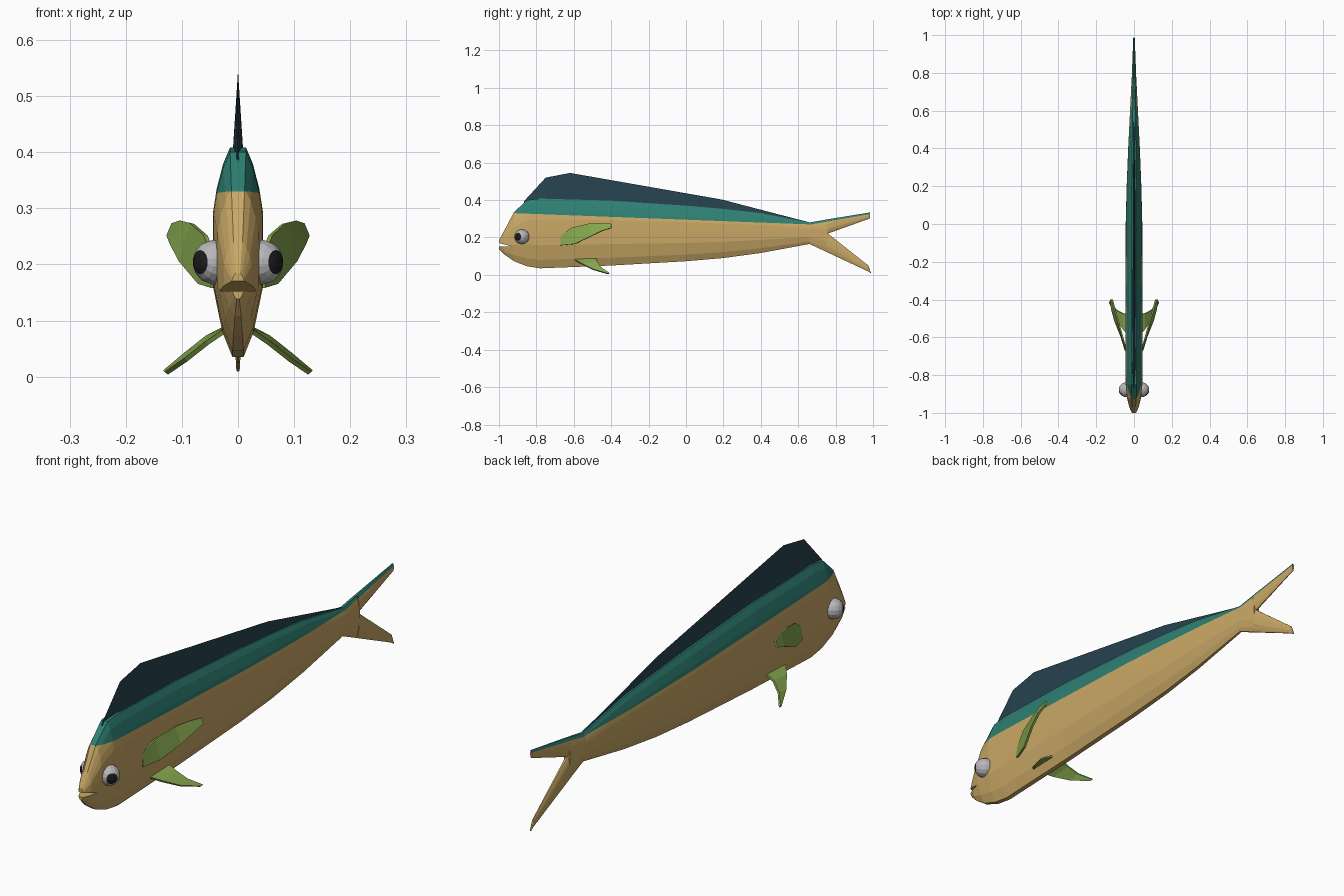
import bpy, bmesh, math
from mathutils import Vector

if "Cube" in bpy.data.objects:
    bpy.data.objects.remove(bpy.data.objects["Cube"])


def material(name, rgb):
    m = bpy.data.materials.new(name)
    lin = [c / 12.92 if c <= 0.04045 else ((c + 0.055) / 1.055) ** 2.4 for c in rgb]
    m.diffuse_color = (*lin, 1)
    m.use_nodes = True
    m.node_tree.nodes["Principled BSDF"].inputs["Base Color"].default_value = m.diffuse_color
    return m


GOLD = material("gold skin", (0.79, 0.66, 0.40))
TEAL = material("teal back", (0.18, 0.50, 0.45))
NAVY = material("navy fin", (0.15, 0.26, 0.31))
GREEN = material("green fin", (0.53, 0.66, 0.31))
GREY = material("eye grey", (0.72, 0.72, 0.73))
BLACK = material("pupil black", (0.11, 0.11, 0.12))


def finish(bm, name, *mats):
    bmesh.ops.recalc_face_normals(bm, faces=bm.faces)
    me = bpy.data.meshes.new(name)
    bm.to_mesh(me)
    bm.free()
    for m in mats:
        me.materials.append(m)
    ob = bpy.data.objects.new(name, me)
    bpy.context.collection.objects.link(ob)
    return ob


def skin(bm, rings, closed=True):
    """Join rings of points with quads; closed rings also get end caps."""
    vs = [[bm.verts.new(p) for p in r] for r in rings]
    n = len(vs[0])
    for a, b in zip(vs, vs[1:]):
        for i in range(n if closed else n - 1):
            j = (i + 1) % n
            bm.faces.new((a[i], a[j], b[j], b[i]))
    if closed:
        bm.faces.new(vs[0])
        bm.faces.new(vs[-1])


# Body cross-section: (relative height, relative half width)
HALF = [(0, 0.22), (0.12, 0.62), (0.33, 0.98), (0.52, 1.0), (0.70, 0.98),
        (0.80, 0.85), (0.92, 0.60), (1.0, 0.32)]
SECTION = HALF + [(t, -w) for t, w in reversed(HALF)]


def loft(bm, stations):
    skin(bm, [[(w * k, y, lo + (hi - lo) * t) for t, k in SECTION]
              for y, lo, hi, w in stations])


def paint_above(bm, a, b):
    """Cut along the side-view line a-b and give faces above it material 1."""
    co = Vector((0, *a))
    no = Vector((0, a[1] - b[1], b[0] - a[0])).normalized()
    bmesh.ops.bisect_plane(bm, geom=bm.verts[:] + bm.edges[:] + bm.faces[:],
                           plane_co=co, plane_no=no)
    for f in bm.faces:
        f.material_index = int((f.calc_center_median() - co).dot(no) > 0)


# Body with teal back
bm = bmesh.new()
loft(bm, [(-1.0, 0.138, 0.185, 0.011), (-0.97, 0.108, 0.24, 0.025),
          (-0.92, 0.073, 0.335, 0.037), (-0.85, 0.046, 0.40, 0.044),
          (-0.78, 0.035, 0.408, 0.045), (-0.4, 0.050, 0.397, 0.045),
          (0.0, 0.073, 0.370, 0.044), (0.2, 0.090, 0.353, 0.039),
          (0.4, 0.117, 0.330, 0.031), (0.66, 0.165, 0.280, 0.018)])
paint_above(bm, (-0.92, 0.33), (0.66, 0.27))
body = finish(bm, "body", GOLD, TEAL)

# Mouth slit cut out of the snout
bm = bmesh.new()
wedge = [(-1.03, 0.178), (-0.935, 0.153), (-1.03, 0.151)]
skin(bm, [[(x, y, z) for y, z in wedge] for x in (-0.1, 0.1)])
cutter = finish(bm, "mouth_cutter", GOLD)
cutter.hide_render = True
mod = body.modifiers.new("mouth", "BOOLEAN")
mod.operation, mod.solver, mod.object = "DIFFERENCE", "EXACT", cutter
bpy.context.view_layer.objects.active = body
bpy.ops.object.modifier_apply(modifier="mouth")
bpy.data.objects.remove(cutter)

# Forked tail: root and two lobes
bm = bmesh.new()
loft(bm, [(0.66, 0.165, 0.280, 0.018), (0.757, 0.120, 0.297, 0.013)])
loft(bm, [(0.75, 0.218, 0.296, 0.013), (0.985, 0.302, 0.334, 0.004)])
loft(bm, [(0.75, 0.123, 0.228, 0.013), (0.975, 0.018, 0.050, 0.004),
          (0.988, 0.009, 0.014, 0.003)])
paint_above(bm, (0.66, 0.268), (0.99, 0.326))
finish(bm, "tail_fin", GOLD, TEAL)

# Dorsal fin: wedge section, thick at the base, sharp on top
bm = bmesh.new()
skin(bm, [[(-w, y, lo), (0, y, hi), (w, y, lo)] for y, lo, hi, w in [
    (-0.865, 0.37, 0.395, 0.006), (-0.75, 0.39, 0.52, 0.010),
    (-0.62, 0.39, 0.545, 0.010), (0.19, 0.335, 0.403, 0.009),
    (0.47, 0.29, 0.330, 0.006), (0.66, 0.26, 0.281, 0.002)]])
finish(bm, "dorsal_fin", NAVY)

# Paired fins: strips between two edge curves (x, y, z)
PECTORAL = [[(0.040, -0.67, 0.21), (0.045, -0.67, 0.158)],
            [(0.058, -0.61, 0.252), (0.068, -0.595, 0.165)],
            [(0.082, -0.52, 0.273), (0.102, -0.51, 0.205)],
            [(0.100, -0.46, 0.277), (0.118, -0.45, 0.235)],
            [(0.115, -0.40, 0.272), (0.124, -0.40, 0.250)]]
PELVIC = [[(0.020, -0.60, 0.084), (0.020, -0.475, 0.088)],
          [(0.055, -0.56, 0.060), (0.055, -0.475, 0.070)],
          [(0.093, -0.50, 0.030), (0.093, -0.455, 0.040)],
          [(0.128, -0.42, 0.006), (0.130, -0.41, 0.009)]]
for name, strip in (("pectoral_fin", PECTORAL), ("pelvic_fin", PELVIC)):
    for side, s in (("right", 1), ("left", -1)):
        bm = bmesh.new()
        skin(bm, [[(s * x, y, z) for x, y, z in r] for r in strip], closed=False)
        fin = finish(bm, f"{name}_{side}", GREEN)
        mod = fin.modifiers.new("thickness", "SOLIDIFY")
        mod.thickness, mod.offset = 0.008, 0

# Eyes: spheres whose pole points out and forward, pupil rings at the pole
for side, s in (("right", 1), ("left", -1)):
    look = Vector((0.78 * s, -0.62, 0)).normalized()
    bm = bmesh.new()
    bmesh.ops.create_uvsphere(bm, u_segments=14, v_segments=11, radius=0.04)
    for f in bm.faces:
        f.material_index = int(f.calc_center_median().normalized().z > math.cos(math.radians(32)))
    bm.transform(look.to_track_quat("Z", "Y").to_matrix().to_4x4())
    bmesh.ops.translate(bm, verts=bm.verts, vec=(0.041 * s, -0.877, 0.204))
    finish(bm, f"eye_{side}", GREY, BLACK)
